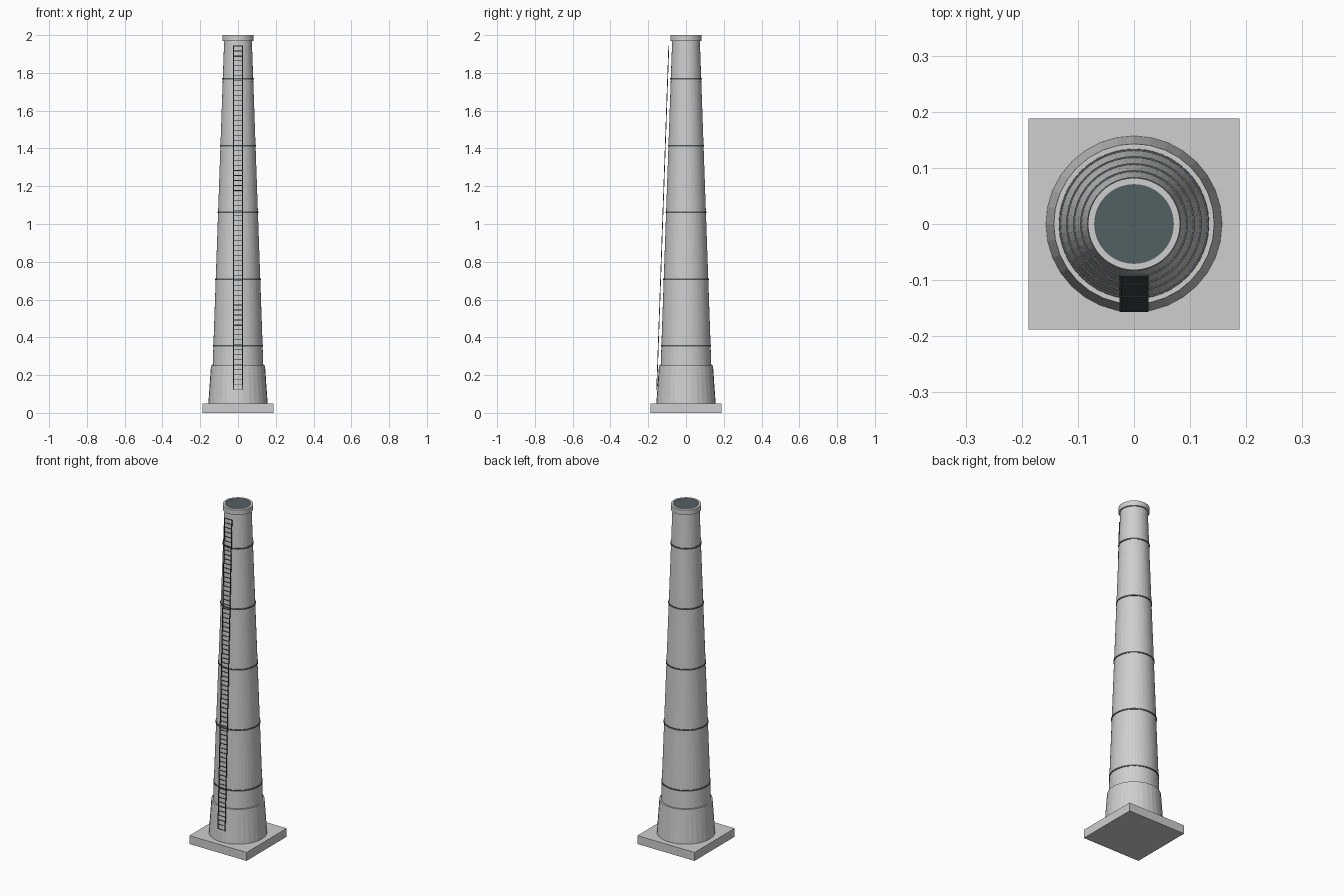
import bpy
import math
from mathutils import Vector

if "Cube" in bpy.data.objects:
    bpy.data.objects.remove(bpy.data.objects["Cube"])


def material(name, rgb):
    m = bpy.data.materials.new(name)
    m.diffuse_color = (*rgb, 1)
    m.use_nodes = True
    m.node_tree.nodes["Principled BSDF"].inputs["Base Color"].default_value = m.diffuse_color
    return m


concrete = material("light concrete", (0.62, 0.62, 0.62))
steel = material("dark steel", (0.085, 0.115, 0.125))


def lathe(name, profile, sides, mat, closed=False):
    """Revolve (radius, z) points around z; open profiles get flat end caps."""
    verts, faces = [], []
    for r, z in profile:
        for i in range(sides):
            a = 2 * math.pi * i / sides
            verts.append((r * math.cos(a), r * math.sin(a), z))
    n = len(profile)
    for k in range(n if closed else n - 1):
        p, q = k * sides, ((k + 1) % n) * sides
        for i in range(sides):
            j = (i + 1) % sides
            faces.append((p + i, p + j, q + j, q + i))
    if not closed:
        faces.append(tuple(reversed(range(sides))))
        faces.append(tuple(range((n - 1) * sides, n * sides)))
    me = bpy.data.meshes.new(name)
    me.from_pydata(verts, [], faces)
    me.materials.append(mat)
    ob = bpy.data.objects.new(name, me)
    bpy.context.collection.objects.link(ob)
    return ob


def box(name, center, size, mat, tilt=0.0):
    bpy.ops.mesh.primitive_cube_add(size=1, location=center, rotation=(tilt, 0, 0))
    ob = bpy.context.object
    ob.name = name
    ob.scale = size
    ob.data.materials.append(mat)
    return ob


def shaft_radius(z):
    return 0.134 + (0.073 - 0.134) * (z - 0.25) / 1.73


# Square footing and flared plinth
box("footing", (0, 0, 0.025), (0.376, 0.376, 0.05), concrete)
lathe("plinth", [(0.157, 0.05), (0.143, 0.25)], 32, concrete)

# Tapered shaft
lathe("shaft", [(shaft_radius(0.24), 0.24), (shaft_radius(1.98), 1.98)], 48, concrete)

# Rim ring around the mouth, and the dark flue inside it
lathe("rim", [(0.082, 1.97), (0.082, 2.0), (0.071, 2.0), (0.071, 1.97)], 48, concrete, True)
lathe("flue_mouth", [(0.071, 1.98), (0.071, 1.998)], 48, steel)

# Steel bands
for i in range(5):
    z = 0.355 + i * 0.3535
    r = shaft_radius(z)
    lathe(f"band_{i + 1}", [(r - 0.004, z - 0.004), (r + 0.003, z - 0.004),
                            (r + 0.003, z + 0.004), (r - 0.004, z + 0.004)], 48, steel, True)

# Ladder leaning along the front of the shaft
bottom, top = Vector((0, -0.155, 0.12)), Vector((0, -0.091, 1.945))
tilt = -math.atan2(top.y - bottom.y, top.z - bottom.z)
length = (top - bottom).length
for side, label in ((-1, "left"), (1, "right")):
    mid = (bottom + top) / 2
    box(f"ladder_rail_{label}", (side * 0.0235, mid.y, mid.z), (0.004, 0.004, length), steel, tilt)
rungs = 70
for i in range(rungs):
    p = bottom.lerp(top, (i + 0.1) / (rungs - 0.8))
    box(f"ladder_rung_{i + 1}", p, (0.045, 0.003, 0.003), steel, tilt)
